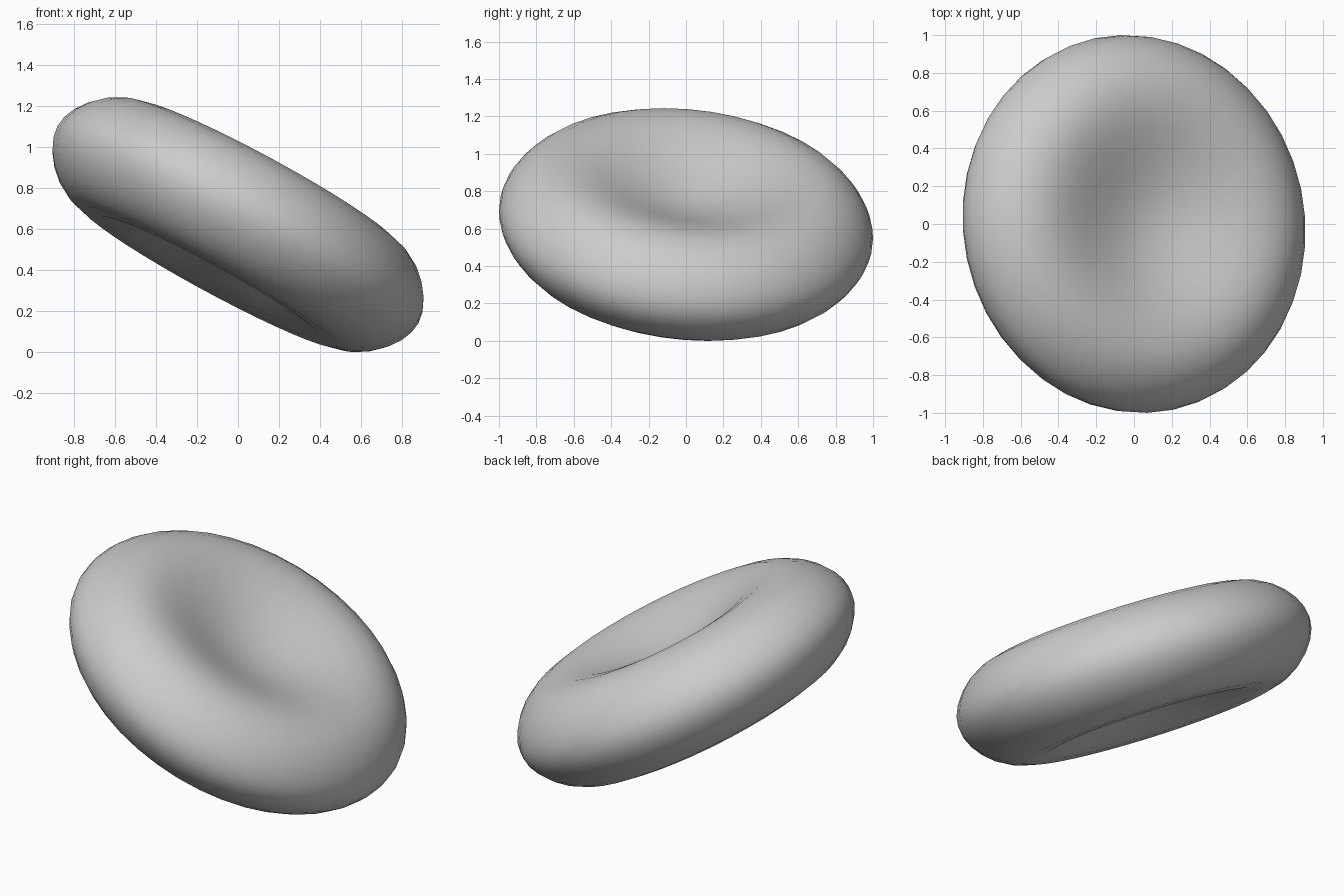
import bpy, bmesh, math
from mathutils import Vector, Matrix

cube = bpy.data.objects.get("Cube")
if cube:
    bpy.data.objects.remove(cube, do_unlink=True)

SEGMENTS = 40
STEPS = 12
RADIUS = 1.005
TILT_NORMAL = Vector((0.475, 0.1, 0.874)).normalized()


def half_height(r):
    """Biconcave section: thin in the middle, thick near the rim."""
    return math.sqrt(max(0, 1 - r * r)) * (0.145 + 0.79 * r**2 - 0.507 * r**4)


# Plain grey surface
grey = bpy.data.materials.new("mid grey")
grey.use_nodes = True
colour = (0.6, 0.6, 0.6, 1)
grey.diffuse_color = colour
grey.node_tree.nodes["Principled BSDF"].inputs["Base Color"].default_value = colour

# Half section from the upper centre, around the rim, to the lower centre
section = []
for i in range(2 * STEPS + 1):
    r = math.sin(math.pi * i / (2 * STEPS))
    side = 1 if i <= STEPS else -1
    section.append(Vector((RADIUS * r, 0, side * half_height(r))))

# Spin the section into a dimpled disc
bm = bmesh.new()
verts = [bm.verts.new(p) for p in section]
edges = [bm.edges.new(pair) for pair in zip(verts, verts[1:])]
bmesh.ops.spin(bm, geom=verts + edges, cent=(0, 0, 0), axis=(0, 0, 1),
               angle=2 * math.pi, steps=SEGMENTS, use_merge=True)
bmesh.ops.remove_doubles(bm, verts=bm.verts[:], dist=0.0005)
bmesh.ops.recalc_face_normals(bm, faces=bm.faces[:])

# Lean the disc over and rest it on the ground
tilt = TILT_NORMAL.to_track_quat('Z', 'Y').to_matrix().to_4x4()
bmesh.ops.transform(bm, matrix=tilt, verts=bm.verts[:])
low = min(v.co.z for v in bm.verts)
bmesh.ops.transform(bm, matrix=Matrix.Translation((0, 0, -low)), verts=bm.verts[:])
for face in bm.faces:
    face.smooth = True

mesh = bpy.data.meshes.new("dimpled_disc")
bm.to_mesh(mesh)
bm.free()
mesh.materials.append(grey)
disc = bpy.data.objects.new("dimpled_disc", mesh)
bpy.context.collection.objects.link(disc)
